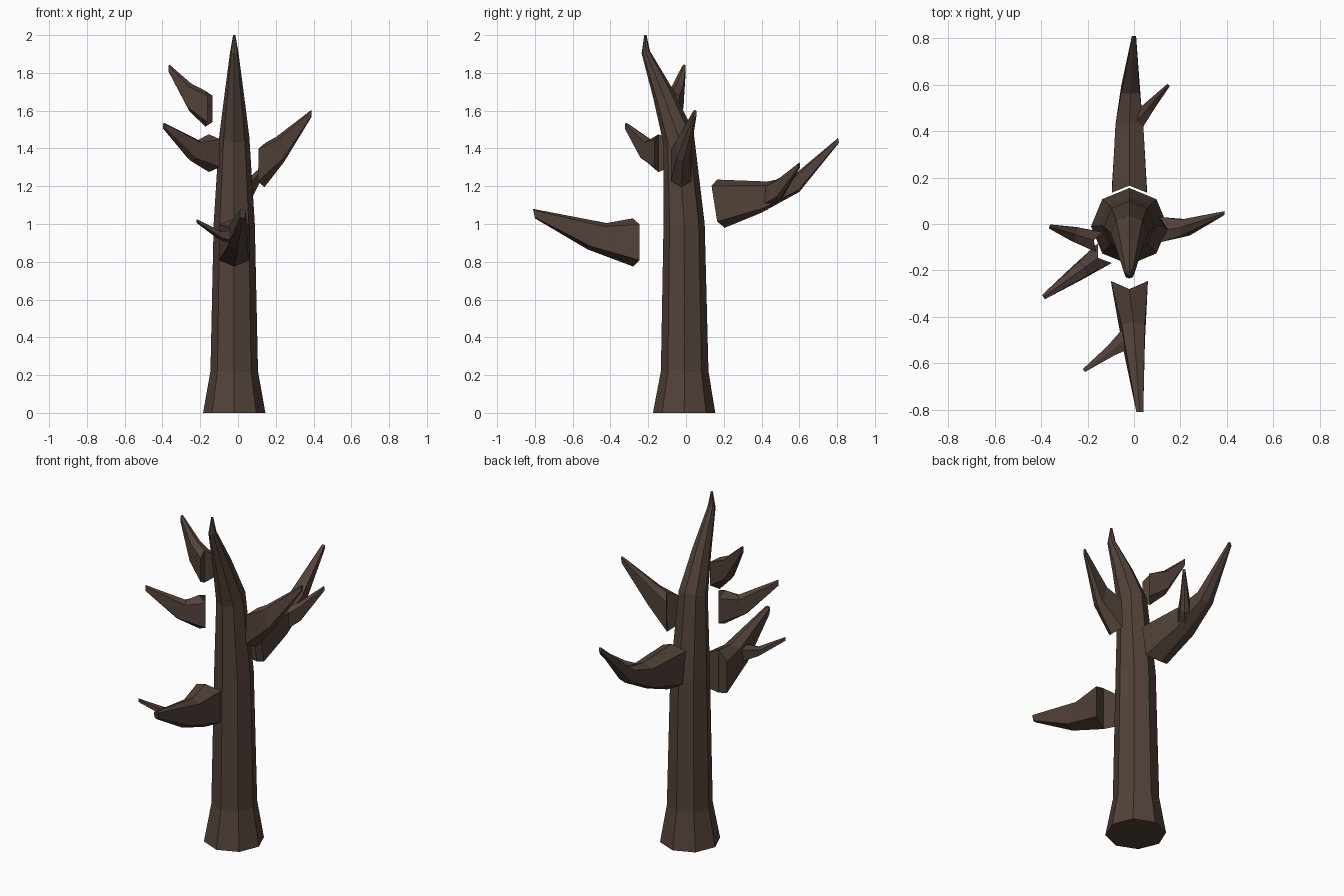
import bpy, math
from mathutils import Vector
import bmesh

bark = bpy.data.materials.new("bark")
bark.diffuse_color = (0.085, 0.055, 0.042, 1)


def loft(name, rings, split_base=False):
    """Skin a list of equal-sized rings and close both ends."""
    bm = bmesh.new()
    loops = [[bm.verts.new(p) for p in ring] for ring in rings]
    n = len(loops[0])
    for a, b in zip(loops, loops[1:]):
        for i in range(n):
            j = (i + 1) % n
            bm.faces.new((a[i], a[j], b[j], b[i]))
    if split_base:                       # notched end facing the trunk
        a = loops[0]
        bm.faces.new(a[0:4])
        bm.faces.new((a[3], a[4], a[5], a[0]))
    else:
        bm.faces.new(loops[0])
    bm.faces.new(loops[-1])
    bmesh.ops.recalc_face_normals(bm, faces=bm.faces[:])
    mesh = bpy.data.meshes.new(name)
    bm.to_mesh(mesh)
    bm.free()
    mesh.materials.append(bark)
    obj = bpy.data.objects.new(name, mesh)
    bpy.context.collection.objects.link(obj)
    return obj


def branch(name, start, end, stations, cut=0.035):
    """Six-sided limb heading from start to end (xy).
    Station: top distance, top z, bottom distance, bottom z, sideways shift, half width."""
    o = Vector((*start, 0))
    d = (Vector((*end, 0)) - o).normalized()
    s = Vector((-d.y, d.x, 0))
    rings = []
    for k, (dt, zt, db, zb, shift, w) in enumerate(stations):
        c = o + s * shift
        top = c + d * dt + Vector((0, 0, zt))
        bot = c + d * db + Vector((0, 0, zb))
        back = d * (cut if k == 0 else 0)
        hi = top.lerp(bot, 0.13) - back
        lo = top.lerp(bot, 0.87) - back
        rings.append([top, hi + s * w, lo + s * w, bot, lo - s * w, hi - s * w])
    return loft(name, rings, True)


# Trunk: octagonal, flared at the foot, bending forward at the top
trunk = [(0, -0.01, 0.165, 0), (0.22, -0.007, 0.126, 0), (1.0, -0.01, 0.109, 0),
         (1.46, -0.04, 0.08, 0.4), (1.69, -0.122, 0.051, 0.5),
         (1.91, -0.213, 0.022, 0.3), (2.0, -0.215, 0.006, 0)]
loft("trunk", [[(-0.02 + r * math.cos(i * math.pi / 4),
                 cy + r * math.sin(i * math.pi / 4),
                 z + tilt * r * math.sin(i * math.pi / 4)) for i in range(8)]
               for z, cy, r, tilt in trunk])

# Front limb and its twig
branch("front_branch", (-0.02, 0), (-0.02, -1), [
    (0.28, 1.03, 0.28, 0.775, 0, 0.08),
    (0.42, 1.005, 0.52, 0.865, 0.017, 0.05),
    (0.81, 1.08, 0.80, 1.03, 0.045, 0.015)])
branch("front_twig", (-0.01, -0.48), (-0.215, -0.63), [
    (0, 0.99, 0, 0.885, 0, 0.05),
    (0.11, 0.965, 0.11, 0.92, 0, 0.025),
    (0.255, 1.025, 0.255, 1.005, 0, 0.008)], 0)

# Back limb and its twig
branch("back_branch", (-0.02, 0), (-0.02, 1), [
    (0.165, 1.235, 0.205, 0.98, 0, 0.075),
    (0.43, 1.225, 0.40, 1.06, 0, 0.06),
    (0.56, 1.25, 0.60, 1.17, -0.005, 0.04),
    (0.805, 1.455, 0.81, 1.43, -0.02, 0.009)])
branch("back_twig", (0.0, 0.43), (0.15, 0.6), [
    (0, 1.21, 0, 1.085, 0, 0.04),
    (0.09, 1.245, 0.09, 1.13, 0, 0.025),
    (0.225, 1.325, 0.225, 1.295, 0, 0.007)], 0)

# Right limb
branch("right_branch", (0, -0.025), (1, -0.025), [
    (0.145, 1.43, 0.14, 1.195, 0, 0.055),
    (0.20, 1.46, 0.245, 1.33, 0.01, 0.035),
    (0.39, 1.605, 0.388, 1.565, 0.072, 0.008)])

# Left limbs
branch("lower_left_branch", (-0.02, -0.05), (-0.39, -0.315), [
    (0.165, 1.475, 0.165, 1.275, 0, 0.052),
    (0.235, 1.445, 0.285, 1.335, 0, 0.035),
    (0.455, 1.535, 0.455, 1.50, 0, 0.011)])
branch("upper_left_branch", (-0.03, -0.115), (-0.365, -0.01), [
    (0.15, 1.705, 0.15, 1.515, 0, 0.045),
    (0.23, 1.745, 0.24, 1.60, 0, 0.032),
    (0.35, 1.845, 0.35, 1.80, 0, 0.009)], 0.025)
